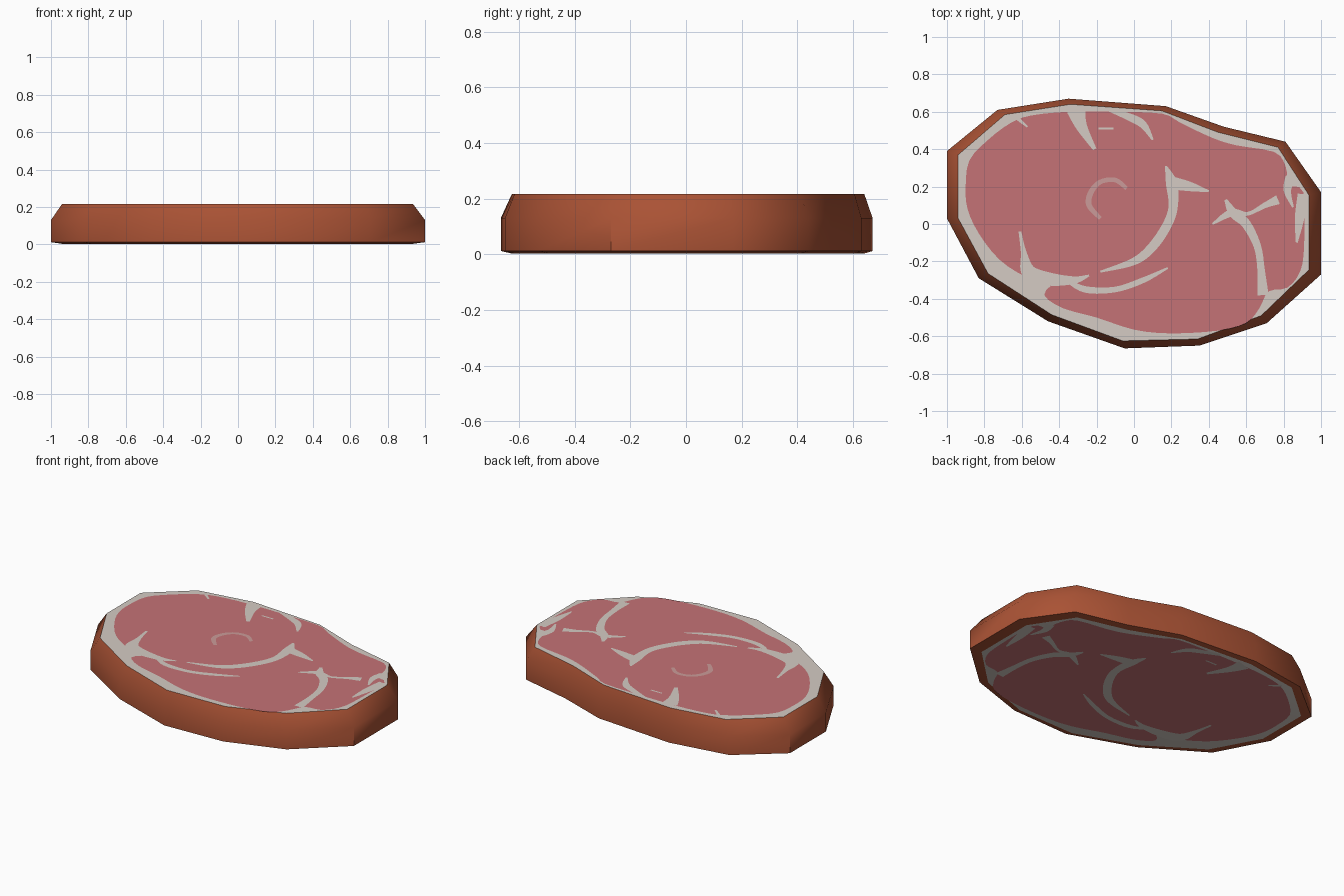
import bpy, bmesh
from mathutils import Vector

if "Cube" in bpy.data.objects:
    bpy.data.objects.remove(bpy.data.objects["Cube"])


def material(name, color):
    m = bpy.data.materials.new(name)
    m.diffuse_color = (*color, 1)
    m.use_nodes = True
    m.node_tree.nodes["Principled BSDF"].inputs["Base Color"].default_value = m.diffuse_color
    return m


RIND = material("brown rind", (0.40, 0.085, 0.035))
FAT = material("pale fat", (0.66, 0.60, 0.55))
MEAT = material("pink meat", (0.56, 0.17, 0.18))
MARROW = material("light pink", (0.60, 0.33, 0.32))


def make_object(name, bm, mats):
    me = bpy.data.meshes.new(name)
    bm.to_mesh(me)
    bm.free()
    ob = bpy.data.objects.new(name, me)
    bpy.context.collection.objects.link(ob)
    for m in mats:
        me.materials.append(m)
    return ob


def smooth_path(pts, closed=False, n=5):
    """Catmull-Rom curve through the points (x, y[, width])."""
    out, k = [], len(pts)
    get = lambda i: Vector(pts[i % k] if closed else pts[max(0, min(k - 1, i))])
    for i in range(k if closed else k - 1):
        a, b, c, d = (get(i + j) for j in (-1, 0, 1, 2))
        for s in range(n):
            t = s / n
            out.append(0.5 * (2 * b + (c - a) * t + (2 * a - 5 * b + 4 * c - d) * t * t
                              + (3 * b - a - 3 * c + d) * t ** 3))
    if not closed:
        out.append(get(k - 1))
    return out


def add_ribbon(bm, pts, z, up):
    path = smooth_path(pts)
    rows = []
    for i, p in enumerate(path):
        t = path[min(i + 1, len(path) - 1)] - path[max(i - 1, 0)]
        side = Vector((-t.y, t.x)).normalized() * max(p.z, 0.006) / 2
        rows.append([bm.verts.new((p.x + s * side.x, p.y + s * side.y, z)) for s in (1, -1)])
    for (a, b), (c, d) in zip(rows, rows[1:]):
        bm.faces.new((a, b, d, c) if up else (c, d, b, a))


# Slab: widest outline and the inset outline of the flat cuts
OUTER = [(-1, .39), (-1, .03), (-.83, -.29), (-.46, -.52), (-.05, -.665), (.35, -.65), (.71, -.53),
         (1, -.27), (1, .17), (.81, .44), (.48, .52), (.17, .63), (-.35, .67), (-.73, .61)]
INNER = [(-.94, .37), (-.94, .03), (-.78, -.265), (-.44, -.485), (-.06, -.625), (.34, -.615), (.68, -.49),
         (.935, -.245), (.935, .155), (.77, .41), (.45, .49), (.15, .605), (-.34, .64), (-.69, .585)]
TOP, BOTTOM, STEP = 0.217, 0.003, 0.0015

bm = bmesh.new()
rings = [[bm.verts.new((x, y, z)) for x, y in pts]
         for pts, z in ((INNER, BOTTOM), (OUTER, 0.012), (OUTER, 0.13), (INNER, TOP))]
count = len(OUTER)
for lo, hi in zip(rings, rings[1:]):
    for i in range(count):
        j = (i + 1) % count
        bm.faces.new((lo[i], lo[j], hi[j], hi[i]))
for cap in (rings[-1], rings[0][::-1]):
    bm.faces.new(cap).material_index = 1
slab = make_object("steak_slab", bm, [RIND, FAT])
bpy.context.view_layer.objects.active = slab
slab.select_set(True)
bpy.ops.object.shade_smooth_by_angle(angle=0.8)

# Meat area, seen on both cuts
MEAT_EDGE = [(-.90, .2), (-.89, .08), (-.83, -.05), (-.72, -.19), (-.58, -.28), (-.44, -.31), (-.48, -.38),
             (-.38, -.45), (-.2, -.5), (0, -.565), (.2, -.585), (.45, -.57), (.6, -.53), (.67, -.45),
             (.72, -.36), (.82, -.34), (.89, -.25), (.91, -.1), (.905, .17), (.83, .21), (.81, .31),
             (.75, .385), (.55, .42), (.42, .46), (.25, .54), (.15, .59), (-.1, .6), (-.35, .6),
             (-.55, .58), (-.66, .54), (-.78, .45), (-.88, .34)]
# Fat veins as x, y, width
VEINS = [
    [(.17, .31, .01), (.2, .22, .06), (.21, .1, .05), (.18, 0, .05), (.1, -.12, .05), (0, -.2, .04), (-.18, -.255, .01)],
    [(.2, .22, .07), (.3, .2, .05), (.4, .175, .01)],
    [(-.61, -.04, .015), (-.59, -.15, .03), (-.56, -.26, .08), (-.45, -.295, .07), (-.32, -.3, .04), (-.24, -.275, .01)],
    [(-.36, -.3, .02), (-.26, -.35, .035), (-.1, -.35, .03), (.05, -.3, .03), (.18, -.235, .01)],
    [(-.31, .61, .1), (-.28, .52, .06), (-.21, .4, .02)],
    [(-.13, .61, .02), (-.02, .57, .04), (.05, .53, .04), (.1, .45, .01)],
    [(.49, .13, .015), (.53, .06, .05), (.6, 0, .05), (.66, -.12, .04), (.68, -.25, .04), (.69, -.38, .06)],
    [(.42, 0, .01), (.52, .06, .04), (.61, .055, .02), (.7, .1, .03), (.77, .13, .05)],
    [(.84, .25, .06), (.82, .18, .04), (.85, .09, .01)],
    [(.9, .16, .05), (.885, .03, .05), (.87, -.1, .01)],
    [(-.63, .57, .02), (-.57, .52, .01)],
    [(-.19, .51, .01), (-.11, .51, .01)],
]
RING = [(-.04, .19, .02), (-.1, .235, .025), (-.18, .225, .025), (-.23, .17, .03), (-.24, .1, .03), (-.18, .03, .02)]

for label, z, up in (("top", TOP, True), ("bottom", BOTTOM, False)):
    s = STEP if up else -STEP
    bm = bmesh.new()
    loop = [bm.verts.new((p.x, p.y, z + s)) for p in smooth_path(MEAT_EDGE, True, 3)]
    bm.faces.new(loop if up else loop[::-1])
    make_object(label + "_meat", bm, [MEAT])

    bm = bmesh.new()
    for vein in VEINS:
        add_ribbon(bm, vein, z + 2 * s, up)
    make_object(label + "_fat_veins", bm, [FAT])

    if up:
        bm = bmesh.new()
        add_ribbon(bm, RING, z + 2 * s, up)
        make_object("top_marrow_ring", bm, [MARROW])
